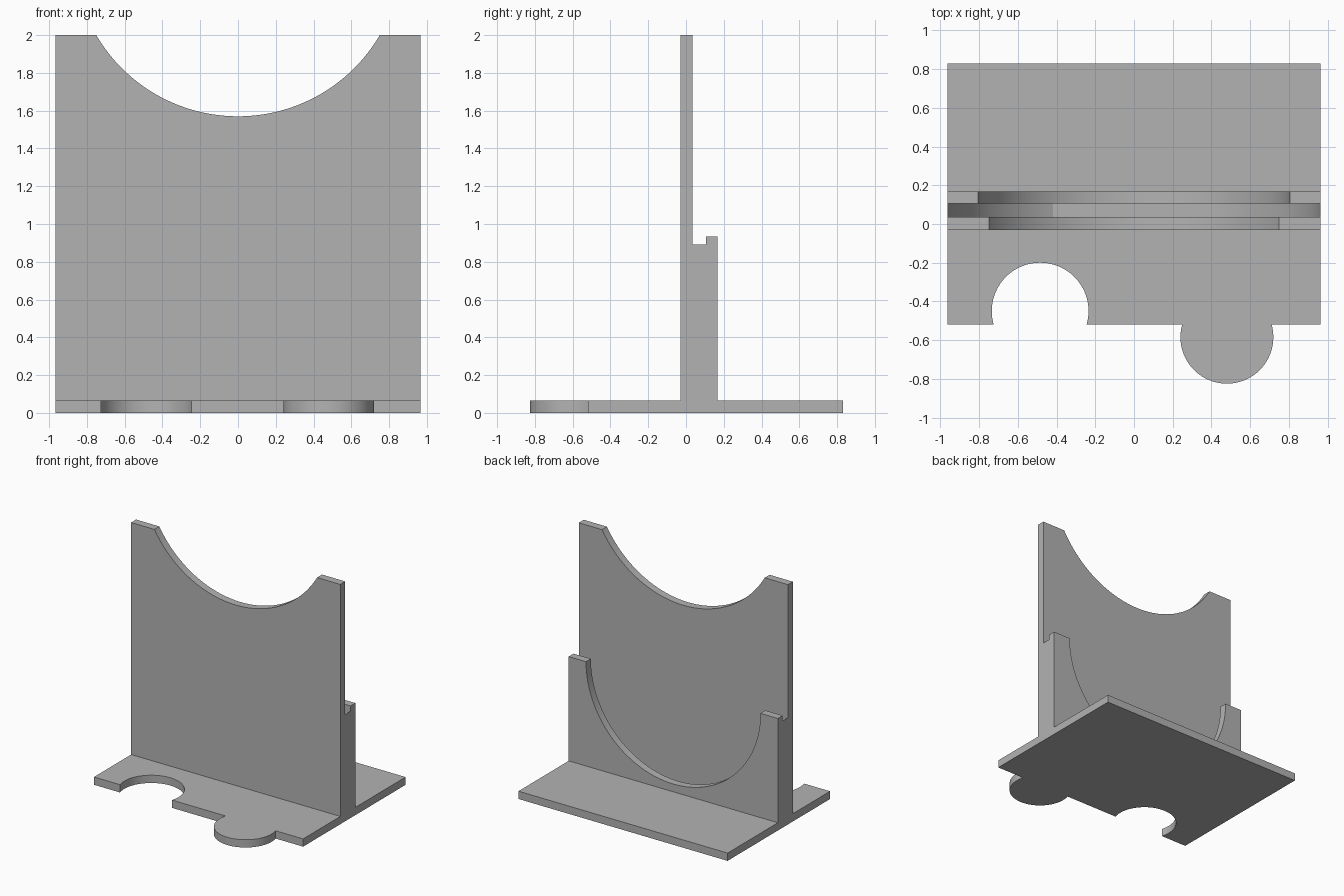
import bpy, bmesh, math

old = bpy.data.objects.get("Cube")
if old:
    bpy.data.objects.remove(old)

grey = bpy.data.materials.new("plain grey")
grey.use_nodes = True
colour = (0.45, 0.45, 0.45, 1)
grey.diffuse_color = colour
grey.node_tree.nodes["Principled BSDF"].inputs["Base Color"].default_value = colour

HALF = 0.965      # half width of stand
FLOOR = 0.065     # top of base plate
FRONT = -0.52     # front edge of base plate
RIM = 0.935       # top of card holder


def arc(cx, cy, r, start, end, steps=64):
    """Points on a circle from start to end angle."""
    return [(cx + r * math.cos(start + (end - start) * i / steps),
             cy + r * math.sin(start + (end - start) * i / steps))
            for i in range(steps + 1)]


def prism(name, outline, low, high, upright=True):
    """Extrude an outline along y (upright) or z (lying flat)."""
    bm = bmesh.new()
    place = (lambda a, b: (a, low, b)) if upright else (lambda a, b: (a, b, low))
    face = bm.faces.new([bm.verts.new(place(a, b)) for a, b in outline])
    moved = bmesh.ops.extrude_face_region(bm, geom=[face])["geom"]
    shift = (0, high - low, 0) if upright else (0, 0, high - low)
    bmesh.ops.translate(bm, vec=shift,
                        verts=[v for v in moved if isinstance(v, bmesh.types.BMVert)])
    bmesh.ops.recalc_face_normals(bm, faces=bm.faces)
    mesh = bpy.data.meshes.new(name)
    bm.to_mesh(mesh)
    bm.free()
    mesh.materials.append(grey)
    obj = bpy.data.objects.new(name, mesh)
    bpy.context.collection.objects.link(obj)
    bpy.ops.object.select_all(action="DESELECT")
    obj.select_set(True)
    bpy.context.view_layer.objects.active = obj
    bpy.ops.object.shade_smooth_by_angle(angle=math.radians(30))
    return obj


# Base plate with a round socket and a matching tab on the front edge
dip = math.asin((-0.45 - FRONT) / 0.25)
rise = math.asin((FRONT + 0.585) / 0.24)
socket = arc(-0.485, -0.45, 0.25, math.pi + dip, -dip)
tab = arc(0.48, -0.585, 0.24, math.pi - rise, 2 * math.pi + rise)
prism("base_plate", [(-HALF, FRONT)] + socket + tab
      + [(HALF, FRONT), (HALF, 0.83), (-HALF, 0.83)], 0, FLOOR, upright=False)


def scooped_panel(name, top, centre, radius, low, high):
    """Upright panel with a round scoop out of its top edge."""
    a = math.asin((centre - top) / radius)
    scoop = arc(0, centre, radius, math.pi + a, 2 * math.pi - a)
    prism(name, [(-HALF, FLOOR), (-HALF, top)] + scoop
          + [(HALF, top), (HALF, FLOOR)], low, high)


# Tall panel and short retaining panel
scooped_panel("tall_panel", 2, 2.44, 0.87, -0.03, 0.035)
scooped_panel("retaining_panel", RIM, RIM, 0.805, 0.105, 0.168)

# Curved corner spacers that form the round slot between the panels
radius = HALF + 0.001
begin = -math.acos(HALF / radius)
end = -math.asin((RIM - FLOOR) / radius)
curve = arc(0, RIM, radius, begin, end)
for side, name in ((1, "left_slot_spacer"), (-1, "right_slot_spacer")):
    prism(name, [(side * x, z) for x, z in [(HALF, FLOOR)] + curve], 0.035, 0.105)
